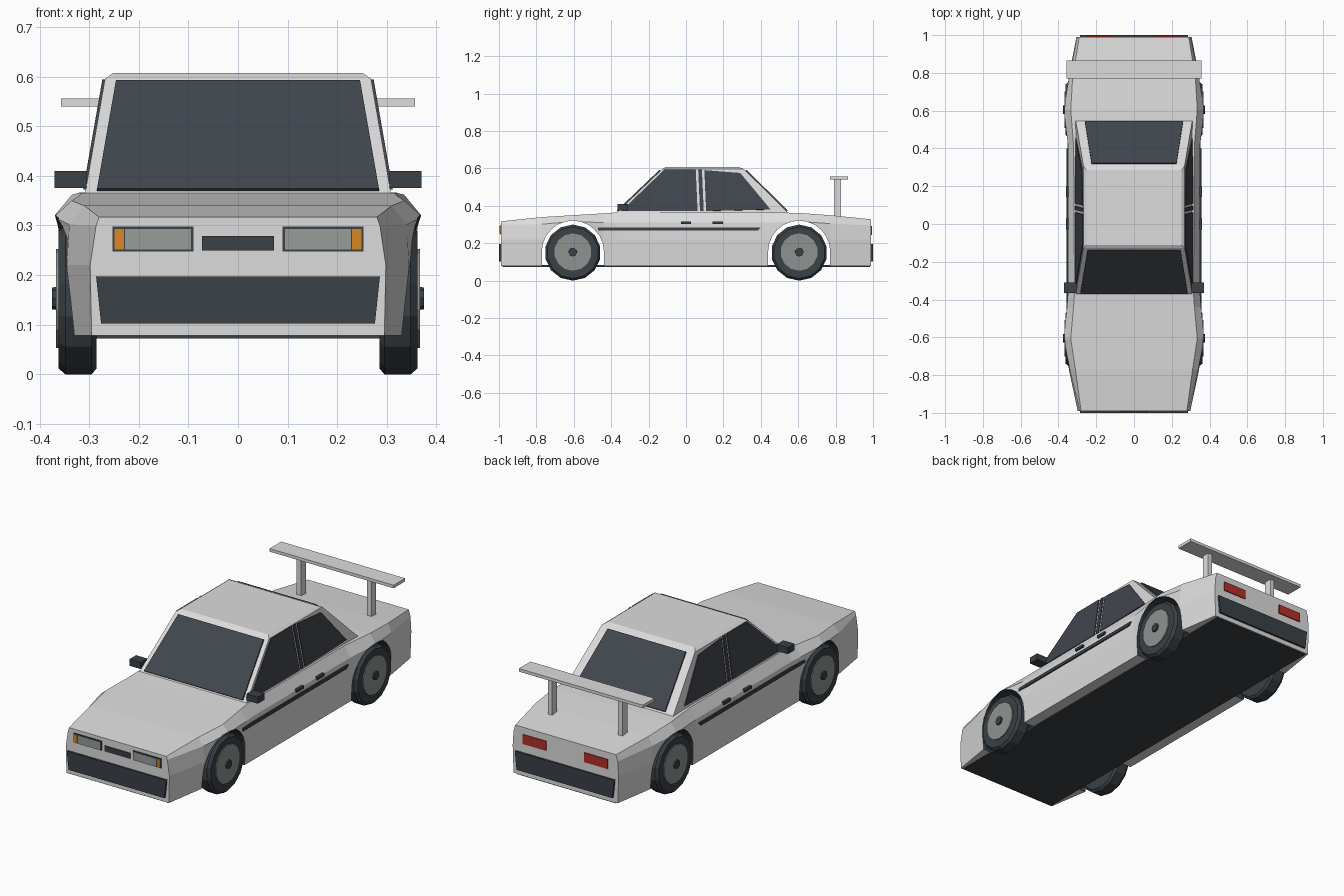
import bpy, bmesh, math
from mathutils import Vector

if "Cube" in bpy.data.objects:
    bpy.data.objects.remove(bpy.data.objects["Cube"])


def material(name, rgb):
    m = bpy.data.materials.new(name)
    m.use_nodes = True
    m.diffuse_color = (*rgb, 1)
    m.node_tree.nodes["Principled BSDF"].inputs["Base Color"].default_value = (*rgb, 1)
    return m


PAINT = material("white paint", (.72, .72, .72))
TRIM = material("dark trim", (.042, .052, .062))
GLASS = material("tinted glass", (.052, .06, .075))
RIM = material("wheel grey", (.27, .29, .28))
LAMP = material("lamp glass", (.31, .34, .32))
AMBER = material("amber", (.7, .25, .017))
RED = material("tail red", (.45, .03, .02))


def finish(name, bm, *mats):
    bmesh.ops.recalc_face_normals(bm, faces=bm.faces)
    mesh = bpy.data.meshes.new(name)
    bm.to_mesh(mesh)
    bm.free()
    obj = bpy.data.objects.new(name, mesh)
    bpy.context.collection.objects.link(obj)
    for m in mats:
        mesh.materials.append(m)
    return obj


def loft(name, rings, *mats):
    """Skin a row of equal closed rings and cap both ends."""
    bm = bmesh.new()
    rows = [[bm.verts.new(p) for p in ring] for ring in rings]
    n = len(rows[0])
    for a, b in zip(rows, rows[1:]):
        for i in range(n):
            j = (i + 1) % n
            bm.faces.new((a[i], a[j], b[j], b[i]))
    bm.faces.new(rows[0])
    bm.faces.new(rows[-1])
    return finish(name, bm, *mats)


def prism(name, pts, depth, *mats):
    d = Vector(depth)
    return loft(name, [pts, [Vector(p) + d for p in pts]], *mats)


def box(name, x, y, z, mat):
    pts = [(x[0], y[0], z[0]), (x[1], y[0], z[0]), (x[1], y[1], z[0]), (x[0], y[1], z[0])]
    return prism(name, pts, (0, 0, z[1] - z[0]), mat)


def lathe(name, profile, y, z, mat, sides=14):
    """Turn (x, radius) pairs round an axle along x."""
    turn = [math.tau * (i + .5) / sides + math.pi / sides for i in range(sides)]
    rings = [[(x, y + r * math.sin(a), z + r * math.cos(a)) for a in turn] for x, r in profile]
    return loft(name, rings, mat)


# Body shell: y, sill, waist, shoulder x and z, top edge x and z
SECTIONS = [
    (-.99, .295, .298, .286, .30, .28, .317),
    (-.77, .33, .345, .34, .302, .31, .34),
    (-.605, .345, .356, .372, .317, .335, .35),
    (-.44, .345, .352, .355, .31, .32, .36),
    (-.37, .345, .352, .35, .31, .315, .365),
    (.42, .345, .352, .35, .31, .32, .366),
    (.605, .345, .356, .372, .317, .335, .362),
    (.77, .335, .347, .345, .305, .325, .35),
    (.99, .30, .305, .30, .295, .29, .328),
]
rings = []
for y, sill, waist, sx, sz, tx, tz in SECTIONS:
    half = [(sill, .078), (waist, .22), (sx, sz), (tx, tz)]
    rings.append([(x, y, z) for x, z in half] + [(-x, y, z) for x, z in reversed(half)])
body = loft("body_shell", rings, PAINT, TRIM)

# Wheel arches cut through the shell
AXLES = (-.605, .605)
for y in AXLES:
    arch = [(-.5, y + .166 * math.cos(a), .155 + .166 * math.sin(a))
            for a in [math.pi * i / 12 for i in range(13)]]
    arch += [(-.5, y - .166, -.1), (-.5, y + .166, -.1)]
    cutter = prism("arch_cutter", arch, (1, 0, 0), PAINT, TRIM)
    cutter.hide_render = True
    for f in cutter.data.polygons:
        f.material_index = 1
    mod = body.modifiers.new("arch", 'BOOLEAN')
    mod.operation = 'DIFFERENCE'
    mod.solver = 'EXACT'
    mod.object = cutter
    bpy.context.view_layer.objects.active = body
    bpy.ops.object.modifier_apply(modifier=mod.name)
    bpy.data.objects.remove(cutter)
box("floor_pan", (-.285, .285), (-.98, .985), (.072, .084), TRIM)

# Cabin: half width, front y, rear y, z
LEVELS = [(.31, -.38, .555, .355), (.268, -.128, .31, .596), (.252, -.11, .285, .607)]
loft("cabin", [[(-x, f, z), (x, f, z), (x, r, z), (-x, r, z)] for x, f, r, z in LEVELS], PAINT)


def along(a, b, z):
    (za, zb), t = (.355, .596), 0
    return a + (b - a) * (z - za) / (zb - za)


# Windscreen and rear window
for name, base, top, low, high, out in (
        ("windscreen", -.38, -.128, .284, .246, -.005),
        ("rear_window", .555, .31, .26, .225, .005)):
    y0, y1 = along(base, top, .37), along(base, top, .588)
    prism(name, [(-low, y0, .37), (low, y0, .37), (high, y1, .588), (-high, y1, .588)],
          (0, out, .005), GLASS)

# Side windows with the door pillar between them
SIDE_GLASS = {
    "front_side_window": [(-.345, .372), (.062, .372), (.052, .594), (-.115, .594)],
    "door_pillar": [(.075, .372), (.095, .372), (.085, .594), (.065, .594)],
    "rear_side_window": [(.108, .372), (.452, .38), (.29, .575), (.098, .59)],
}
for side, s in (("left", 1), ("right", -1)):
    for name, outline in SIDE_GLASS.items():
        pts = [(s * along(.31, .268, z), y, z) for y, z in outline]
        prism(f"{side}_{name}", pts, (s * .005, 0, .001), GLASS)

    # Mirrors, handles and side moulding
    box(f"{side}_mirror", (s * .305, s * .37), (-.365, -.31), (.376, .41), TRIM)
    for y in (0, .17):
        box(f"{side}_door_handle", (s * .34, s * .36), (y - .028, y + .028), (.303, .317), TRIM)
    prism(f"{side}_side_moulding",
          [(s * .345, -.47, .268), (s * .345, .385, .268), (s * .345, .4, .285), (s * .345, -.47, .285)],
          (s * .013, 0, 0), TRIM)

    # Head and tail lamps
    box(f"{side}_headlamp_frame", (s * .09, s * .253), (-.993, -.98), (.248, .298), TRIM)
    box(f"{side}_headlamp", (s * .095, s * .228), (-.996, -.98), (.252, .293), LAMP)
    box(f"{side}_indicator", (s * .23, s * .249), (-.996, -.98), (.252, .293), AMBER)
    box(f"{side}_tail_lamp", (s * .11, s * .245), (.98, .995), (.243, .292), RED)

    # Spoiler post
    box(f"{side}_spoiler_post", (s * .19, s * .215), (.79, .83), (.335, .545), PAINT)

    # Wheels
    for end, y in zip(("front", "rear"), AXLES):
        lathe(f"{side}_{end}_tyre",
              [(s * x, r) for x, r in ((.285, .138), (.295, .15), (.348, .15), (.362, .138), (.362, .1))],
              y, .15, TRIM)
        lathe(f"{side}_{end}_rim", [(s * .34, .1), (s * .367, .1)], y, .153, RIM)
        lathe(f"{side}_{end}_hub", [(s * .35, .025), (s * .375, .022)], y, .153, TRIM, 8)

# Spoiler wing, grille and bumpers
box("spoiler_wing", (-.357, .357), (.77, .865), (.54, .556), PAINT)
box("grille", (-.073, .073), (-.994, -.98), (.25, .279), TRIM)
for name, s in (("front_bumper", -1), ("rear_bumper", 1)):
    prism(name, [(-.276, s * .98, .102), (.276, s * .98, .102), (.286, s * .98, .197), (-.286, s * .98, .197)],
          (0, s * .02, 0), TRIM)
